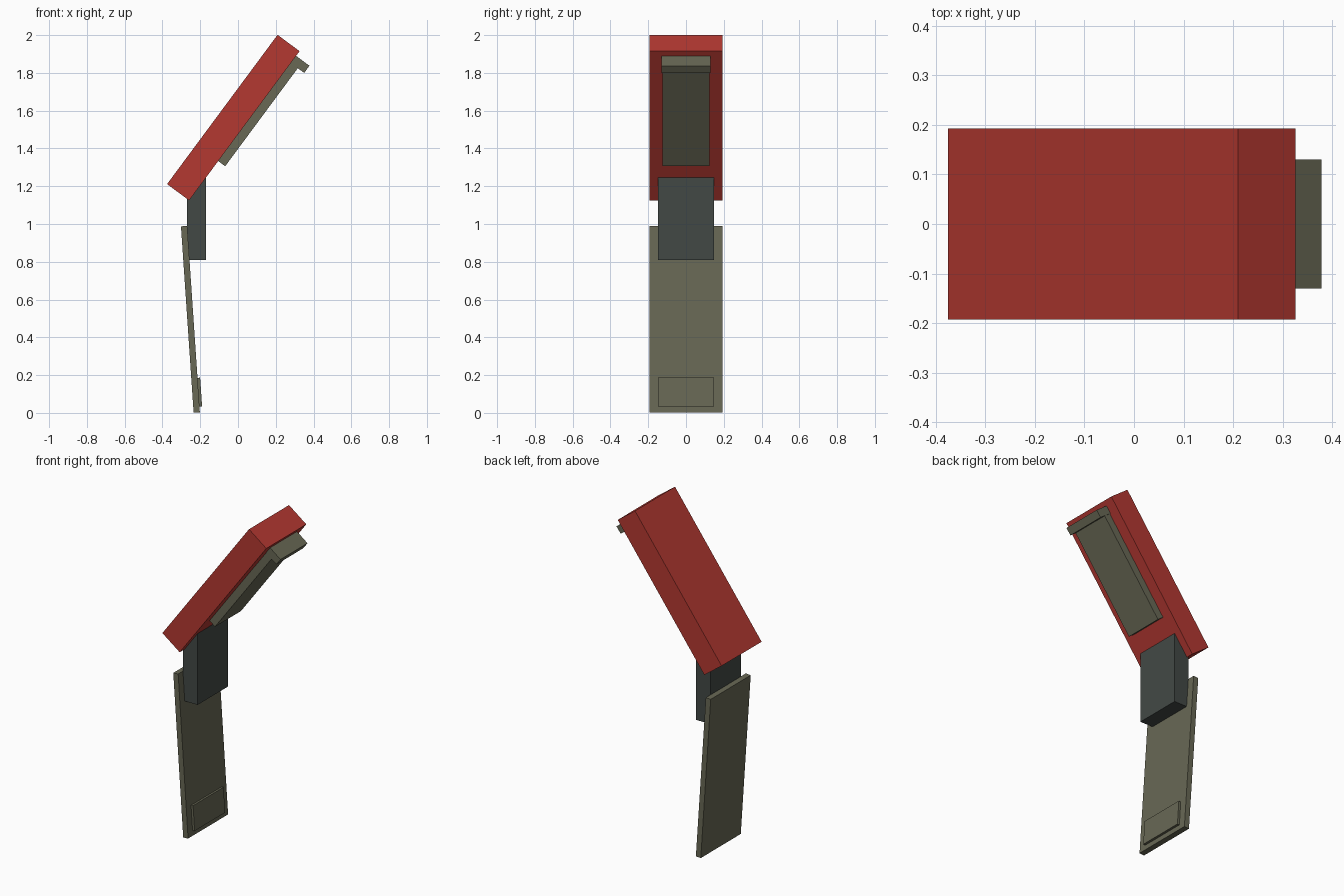
import bpy
import bmesh
from mathutils import Vector

if "Cube" in bpy.data.objects:
    bpy.data.objects.remove(bpy.data.objects["Cube"])


def material(name, rgb):
    m = bpy.data.materials.new(name)
    m.diffuse_color = (*rgb, 1.0)
    m.use_nodes = True
    m.node_tree.nodes["Principled BSDF"].inputs["Base Color"].default_value = m.diffuse_color
    return m


RED = material("red", (0.456, 0.040, 0.031))
OLIVE = material("olive grey", (0.138, 0.138, 0.090))
DARK = material("dark grey", (0.055, 0.066, 0.060))


def slab(name, profile, half_width, mat):
    """Extrude an x-z profile across y, centred on y = 0."""
    bm = bmesh.new()
    face = bm.faces.new([bm.verts.new((x, -half_width, z)) for x, z in profile])
    ext = bmesh.ops.extrude_face_region(bm, geom=[face])
    bmesh.ops.translate(bm, vec=(0, 2 * half_width, 0),
                        verts=[v for v in ext["geom"] if isinstance(v, bmesh.types.BMVert)])
    bmesh.ops.recalc_face_normals(bm, faces=bm.faces)
    mesh = bpy.data.meshes.new(name)
    bm.to_mesh(mesh)
    bm.free()
    mesh.materials.append(mat)
    ob = bpy.data.objects.new(name, mesh)
    bpy.context.collection.objects.link(ob)
    return ob


def local_rect(origin, along, s0, s1, d0, d1):
    """Rectangle in a tilted frame: s runs along, d runs to its left."""
    o = Vector(origin)
    u = Vector(along).normalized()
    v = Vector((-u.y, u.x))
    return [tuple(o + u * s + v * d) for s, d in ((s0, d0), (s1, d0), (s1, d1), (s0, d1))]


# Tilted red upper block, with plate and lip under its lower side
top = ((0.326, 1.915), (-0.585, -0.79))
slab("upper_block", local_rect(*top, 0, 0.983, -0.145, 0), 0.193, RED)
slab("under_plate", local_rect(*top, 0.035, 0.724, -0.005, 0.046), 0.125, OLIVE)
slab("end_lip", local_rect(*top, 0.031, 0.078, -0.005, 0.088), 0.13, OLIVE)

# Upright connecting block
slab("connector", [(-0.27, 0.81), (-0.17, 0.81), (-0.17, 1.248), (-0.27, 1.2)], 0.147, DARK)

# Leaning lower plate and its small raised pad
low = ((-0.202, 0.003), (-0.067, 0.987))
slab("lower_plate", local_rect(*low, 0, 0.989, 0, 0.033), 0.193, OLIVE)
slab("raised_pad", local_rect(*low, 0.031, 0.183, -0.014, 0.005), 0.147, OLIVE)
